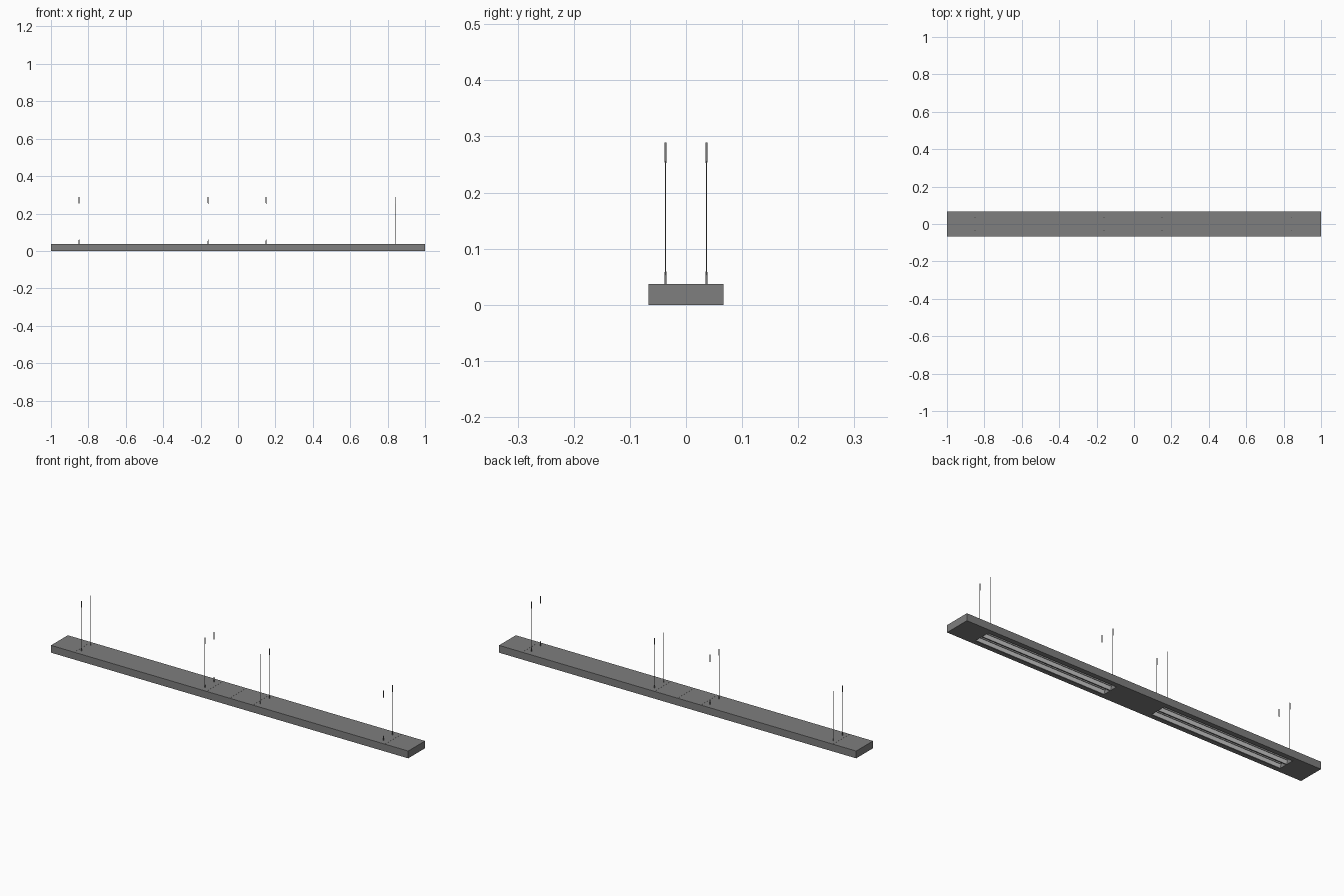
import bpy
import bmesh
from mathutils import Vector

if "Cube" in bpy.data.objects:
    bpy.data.objects.remove(bpy.data.objects["Cube"], do_unlink=True)

HALF_W, HEIGHT, TOP = 0.067, 0.037, 0.289
TRAY_IN, TRAY_OUT, TRAY_W, DEPTH = 0.135, 0.86, 0.045, 0.028
TRAY_MID = (TRAY_IN + TRAY_OUT) / 2
TRAY_LEN = TRAY_OUT - TRAY_IN


def material(name, value):
    mat = bpy.data.materials.new(name)
    mat.use_nodes = True
    mat.diffuse_color = (value, value, value, 1)
    mat.node_tree.nodes["Principled BSDF"].inputs["Base Color"].default_value = mat.diffuse_color
    return mat


housing_grey = material("housing grey", 0.21)
light_grey = material("reflector light grey", 0.6)


def finish(name, bm, mat):
    mesh = bpy.data.meshes.new(name)
    bm.to_mesh(mesh)
    bm.free()
    mesh.materials.append(mat)
    obj = bpy.data.objects.new(name, mesh)
    bpy.context.collection.objects.link(obj)
    return obj


def add_box(bm, centre, size):
    made = bmesh.ops.create_cube(bm, size=1)["verts"]
    for v in made:
        v.co = Vector(a * s + c for a, s, c in zip(v.co, size, centre))


def add_strip(bm, profile, x0, x1):
    """Run an open (y, z) profile along x."""
    a = [bm.verts.new((x0, y, z)) for y, z in profile]
    b = [bm.verts.new((x1, y, z)) for y, z in profile]
    for i in range(len(profile) - 1):
        bm.faces.new((a[i], b[i], b[i + 1], a[i + 1]))


def add_rod(bm, x, y, z0, z1, r0, r1, sides=12):
    made = bmesh.ops.create_cone(bm, cap_ends=True, segments=sides,
                                 radius1=r0, radius2=r1, depth=z1 - z0)["verts"]
    bmesh.ops.translate(bm, verts=made, vec=(x, y, (z0 + z1) / 2))


# Housing: a long box with two trays sunk into the underside
bm = bmesh.new()
add_box(bm, (0, 0, HEIGHT / 2), (2, 2 * HALF_W, HEIGHT))
cuts = [((s * x, 0, 0), (1, 0, 0)) for s in (-1, 1) for x in (TRAY_IN, TRAY_OUT)]
cuts += [((0, s * TRAY_W, 0), (0, 1, 0)) for s in (-1, 1)]
for point, normal in cuts:
    bmesh.ops.bisect_plane(bm, geom=bm.verts[:] + bm.edges[:] + bm.faces[:],
                           plane_co=point, plane_no=normal)
bm.normal_update()
trays = []
for f in bm.faces:
    c = f.calc_center_median()
    if f.normal.z < -0.9 and TRAY_IN < abs(c.x) < TRAY_OUT and abs(c.y) < TRAY_W:
        trays.append(f)
bmesh.ops.inset_individual(bm, faces=trays, thickness=0.0003, depth=-DEPTH)
finish("housing", bm, housing_grey)

# Fine joint lines across the top
bm = bmesh.new()
for x in (-0.87, -0.13, 0, 0.13, 0.87):
    add_box(bm, (x, 0, HEIGHT), (0.001, 2 * HALF_W, 0.0006))
finish("top_joints", bm, housing_grey)

for side, label in ((-1, "right"), (1, "left")):
    x0, x1 = sorted((side * TRAY_IN, side * TRAY_OUT))
    reflectors, lamps, rails = bmesh.new(), bmesh.new(), bmesh.new()
    for cy in (-0.022, 0.022):
        # Two trough reflectors with sloping walls
        trough = [(cy - 0.019, 0.001), (cy - 0.011, 0.024),
                  (cy + 0.011, 0.024), (cy + 0.019, 0.001)]
        add_strip(reflectors, trough, x0, x1)
        # Lamp tube
        tube = bmesh.ops.create_cone(lamps, cap_ends=True, segments=12, radius1=0.005,
                                     radius2=0.005, depth=TRAY_LEN - 0.02)["verts"]
        for v in tube:
            v.co = Vector((v.co.z + side * TRAY_MID, v.co.y + cy, 0.014 - v.co.x))
    # Rails beside and between the troughs
    for y, w in ((-0.043, 0.003), (0, 0.005), (0.043, 0.003)):
        add_box(rails, (side * TRAY_MID, y, 0.0045), (TRAY_LEN, w, 0.007))
    finish(f"{label}_reflectors", reflectors, light_grey)
    finish(f"{label}_lamp_tubes", lamps, light_grey)
    finish(f"{label}_tray_rails", rails, housing_grey)

# Suspension: lower fitting, thin cable and upper gripper
wires, fittings = bmesh.new(), bmesh.new()
for x in (-0.85, -0.16, 0.15, 0.84):
    for y in (-0.0365, 0.0365):
        add_rod(wires, x, y, HEIGHT, TOP, 0.0008, 0.0008, 8)
        add_rod(fittings, x, y, HEIGHT, 0.051, 0.0019, 0.0019)
        add_rod(fittings, x, y, 0.051, 0.061, 0.0019, 0.0012)
        add_rod(fittings, x, y, 0.252, 0.257, 0.0012, 0.0019)
        add_rod(fittings, x, y, 0.257, TOP, 0.0019, 0.0019)
for name, mesh in (("suspension_cables", wires), ("cable_fittings", fittings)):
    obj = finish(name, mesh, housing_grey)
    for p in obj.data.polygons:
        p.use_smooth = len(p.vertices) == 4
    for e in obj.data.edges:
        e.use_edge_sharp = abs(obj.data.vertices[e.vertices[0]].co.z
                               - obj.data.vertices[e.vertices[1]].co.z) < 0.0001
